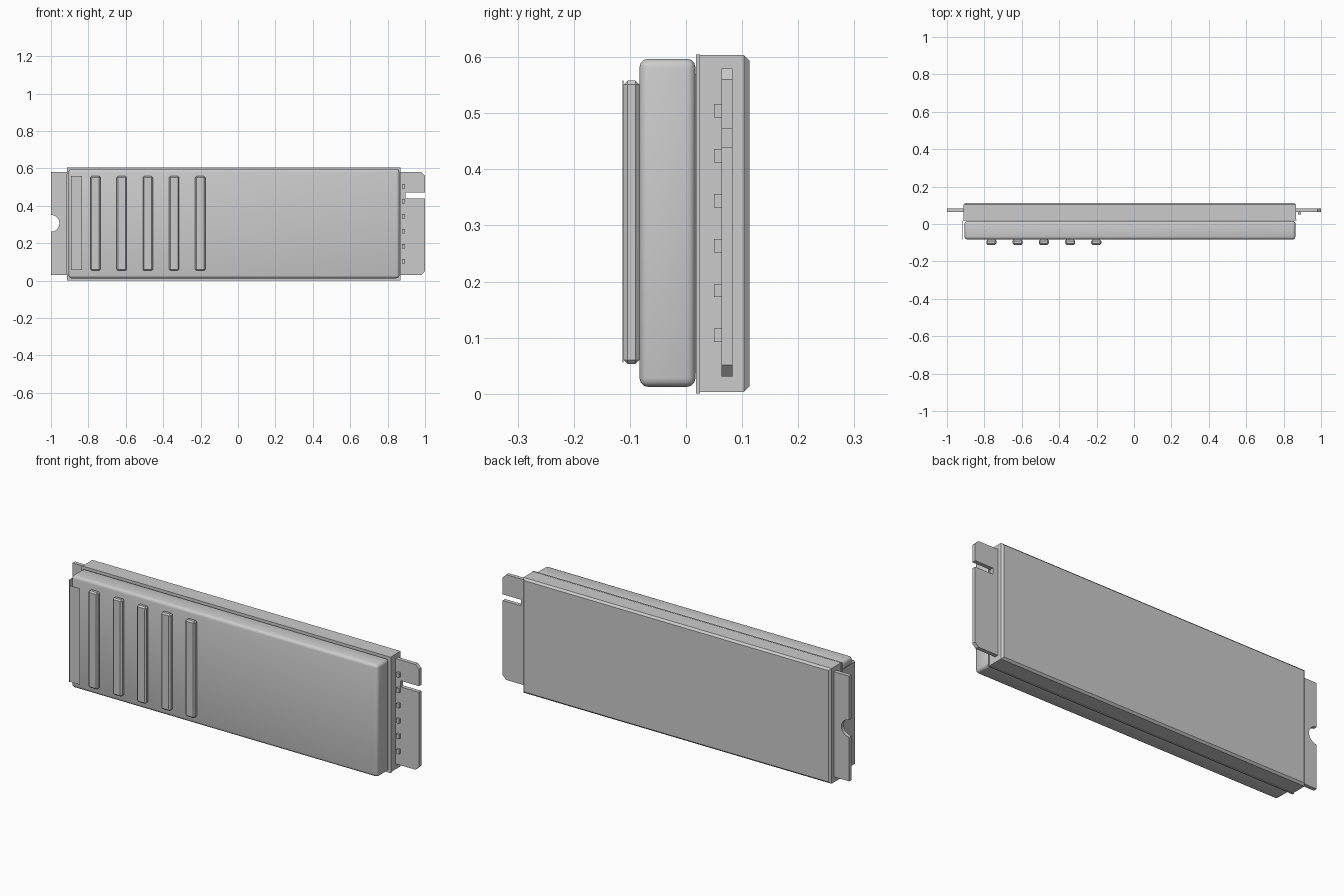
import bpy, bmesh, math

cube = bpy.data.objects.get("Cube")
if cube:
    bpy.data.objects.remove(cube, do_unlink=True)

grey = bpy.data.materials.new("plain grey")
grey.use_nodes = True
grey.diffuse_color = (0.6, 0.6, 0.6, 1)
grey.node_tree.nodes["Principled BSDF"].inputs["Base Color"].default_value = (0.6, 0.6, 0.6, 1)


def finish(name, bm):
    """Turn a bmesh into a named grey object."""
    bmesh.ops.recalc_face_normals(bm, faces=bm.faces)
    mesh = bpy.data.meshes.new(name)
    bm.to_mesh(mesh)
    bm.free()
    mesh.materials.append(grey)
    ob = bpy.data.objects.new(name, mesh)
    bpy.context.collection.objects.link(ob)
    return ob


def box(name, x, y, z, bevel=0, segments=1, edge_rule=None):
    """Box from (min, max) ranges, bevelling the edges that pass the rule."""
    bm = bmesh.new()
    bmesh.ops.create_cube(bm, size=1)
    for v in bm.verts:
        for i, (lo, hi) in enumerate((x, y, z)):
            v.co[i] = hi if v.co[i] > 0 else lo
    if bevel:
        edges = [e for e in bm.edges if edge_rule is None or edge_rule(e)]
        bmesh.ops.bevel(bm, geom=edges, offset=bevel, segments=segments,
                        profile=0.5, affect='EDGES')
    return finish(name, bm)


def plate(name, outline, y0, y1):
    """Flat plate: an x-z outline extruded along y."""
    bm = bmesh.new()
    face = bm.faces.new([bm.verts.new((x, y0, z)) for x, z in outline])
    new = bmesh.ops.extrude_face_region(bm, geom=[face])["geom"]
    verts = [g for g in new if isinstance(g, bmesh.types.BMVert)]
    bmesh.ops.translate(bm, verts=verts, vec=(0, y1 - y0, 0))
    return finish(name, bm)


# Back housing with chamfered rear rim, and its thin front flange
box("back_housing", (-0.912, 0.866), (0.022, 0.113), (0.003, 0.604), 0.01,
    edge_rule=lambda e: all(v.co.y > 0.1 for v in e.verts))
box("housing_flange", (-0.915, 0.869), (0.018, 0.025), (0, 0.605))

# Rounded front cover
cover = box("front_cover", (-0.906, 0.863), (-0.083, 0.017), (0.012, 0.597), 0.016, 3)
for p in cover.data.polygons:
    p.use_smooth = True

# Raised front ribs
for i in range(5):
    cx = -0.762 + i * 0.14
    box(f"front_rib_{i + 1}", (cx - 0.027, cx + 0.027), (-0.111, -0.083),
        (0.053, 0.558), 0.007)

# Thin loose panel in line with the ribs, and thin end panel
box("label_panel", (-0.894, -0.834), (-0.113, -0.111), (0.056, 0.558))
box("end_panel", (-0.917, -0.915), (-0.083, 0.02), (0.038, 0.57))

# Slotted tab on the left end
c = 0.02
plate("left_tab", [
    (0.86, 0.031), (1 - c, 0.031), (1, 0.031 + c), (1, 0.44), (0.895, 0.44),
    (0.895, 0.472), (1, 0.472), (1, 0.58 - c), (1 - c, 0.58), (0.86, 0.58)],
    0.063, 0.083)

# Notched tab on the right end
arc = [math.pi * (k / 16 - 0.5) for k in range(17)]
notch = [(-1 + 0.045 * math.cos(a), 0.306 + 0.045 * math.sin(a)) for a in arc]
plate("right_tab", [(-0.9, 0.031), (-1, 0.031)] + notch +
      [(-1, 0.58), (-0.9, 0.58)], 0.063, 0.083)

# Small nubs on the front of the left tab, with a waisted front edge
for i in range(6):
    z = 0.104 + i * 0.08
    box(f"tab_nub_{i + 1}", (0.878, 0.893), (0.05, 0.064), (z - 0.012, z + 0.012))
